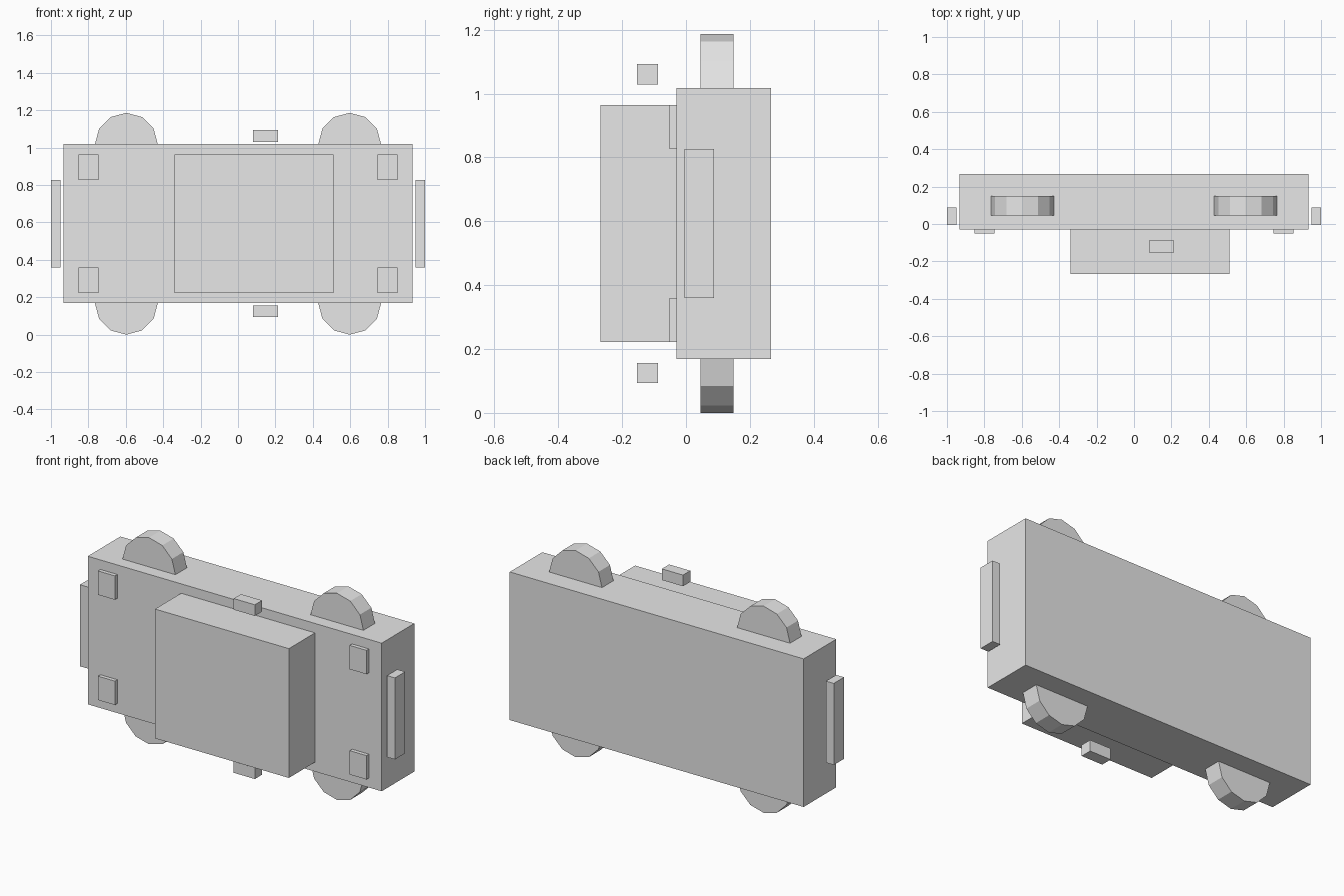
import bpy
from math import radians

cube = bpy.data.objects.get("Cube")
if cube:
    bpy.data.objects.remove(cube, do_unlink=True)

grey = bpy.data.materials.new("plain_grey")
grey.use_nodes = True
colour = (0.8, 0.8, 0.8, 1)
grey.diffuse_color = colour
grey.node_tree.nodes["Principled BSDF"].inputs["Base Color"].default_value = colour

MID_Z = 0.593  # centre line of the car across its width


def finish(name):
    ob = bpy.context.object
    ob.name = name
    ob.data.materials.append(grey)
    return ob


def box(name, x, y, z):
    """Box from (min, max) ranges on each axis."""
    bpy.ops.mesh.primitive_cube_add(size=1, location=[sum(r) / 2 for r in (x, y, z)])
    ob = finish(name)
    ob.scale = [r[1] - r[0] for r in (x, y, z)]
    bpy.ops.object.transform_apply(location=False, rotation=False, scale=True)
    return ob


def span(centre, size):
    return (centre - size / 2, centre + size / 2)


# Main slab and cabin block
box("body", (-0.933, 0.933), (-0.03, 0.266), span(MID_Z, 0.85))
box("cabin", (-0.34, 0.51), (-0.267, -0.03), span(MID_Z, 0.742))

for end, sx in (("left", 1), ("right", -1)):
    # Bumpers stand just clear of the body ends
    box(f"{end}_bumper", span(sx * 0.975, 0.05), (-0.005, 0.088), span(MID_Z, 0.468))
    for side, sz in (("upper", 1), ("lower", -1)):
        # Lamps on the front face
        box(f"{end}_{side}_lamp", span(sx * 0.799, 0.107), (-0.052, -0.03),
            span(MID_Z + sz * 0.302, 0.137))
        # Twelve-sided wheels, half sunk into the body
        bpy.ops.mesh.primitive_cylinder_add(
            vertices=12, radius=0.168, depth=0.104,
            location=(sx * 0.597, 0.097, MID_Z + sz * 0.425),
            rotation=(radians(90), 0, 0))
        finish(f"{end}_{side}_wheel")

# Mirrors floating beside the cabin
for side, sz in (("upper", 1), ("lower", -1)):
    box(f"{side}_mirror", (0.08, 0.214), (-0.153, -0.087), span(MID_Z + sz * 0.468, 0.064))
